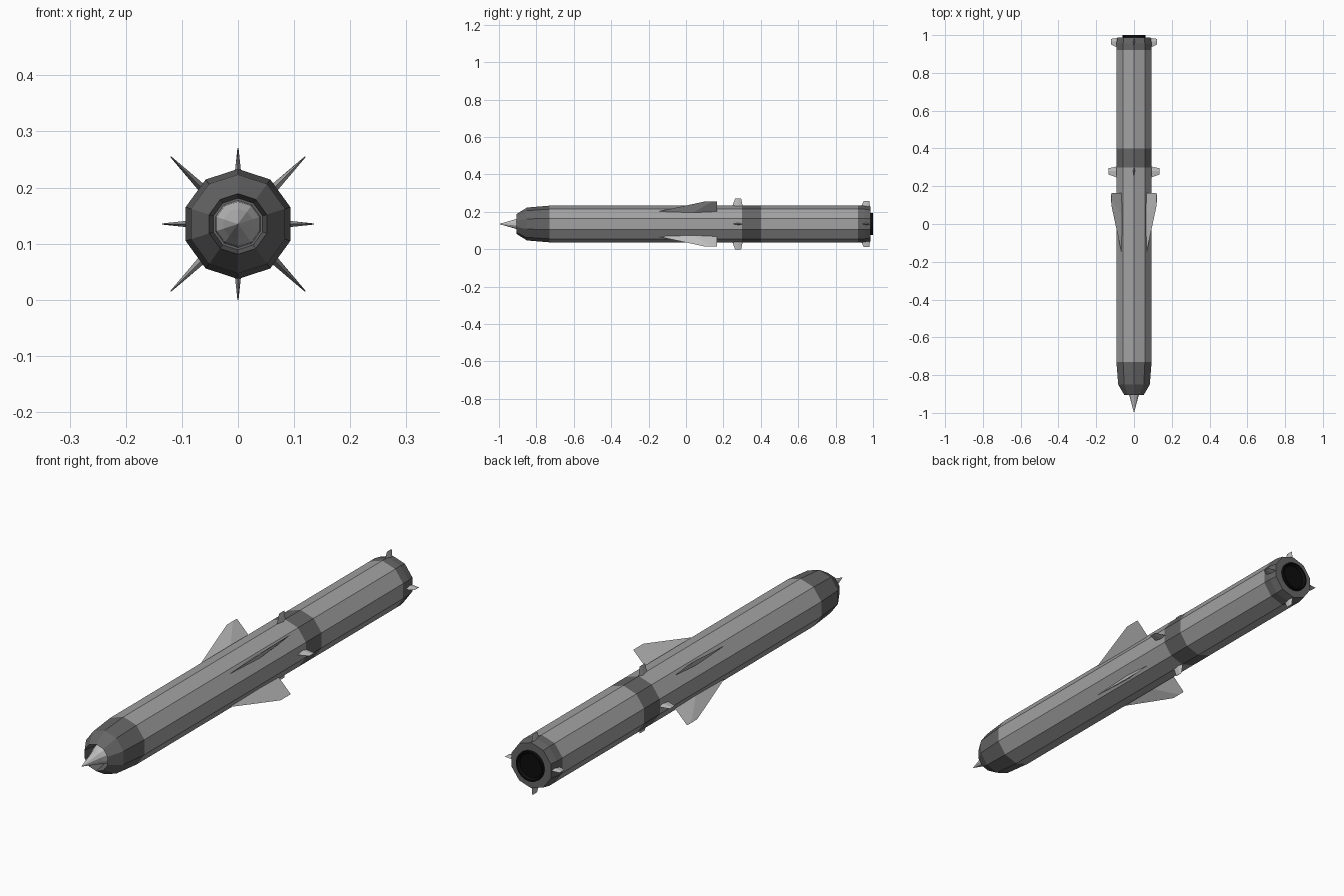
import bpy, bmesh, math
from mathutils import Vector

if "Cube" in bpy.data.objects:
    bpy.data.objects.remove(bpy.data.objects["Cube"])

AXIS_Z = 0.135


def material(name, v):
    m = bpy.data.materials.new(name)
    m.diffuse_color = (v, v, v, 1)
    m.use_nodes = True
    m.node_tree.nodes["Principled BSDF"].inputs["Base Color"].default_value = m.diffuse_color
    return m


BODY = material("body grey", 0.36)
DARK = material("dark grey", 0.13)
LIGHT = material("light grey", 0.52)
BLACK = material("nozzle black", 0.004)


def finish(bm, name, mats):
    bmesh.ops.recalc_face_normals(bm, faces=bm.faces)
    me = bpy.data.meshes.new(name)
    bm.to_mesh(me)
    bm.free()
    for m in mats:
        me.materials.append(m)
    ob = bpy.data.objects.new(name, me)
    bpy.context.collection.objects.link(ob)
    return ob


def lathe(name, profile, mats, sides=10, rule=lambda i: 0):
    """Spin (y, radius) points round the long axis; rule picks a material per band."""
    bm = bmesh.new()
    rings = []
    for y, r in profile:
        if r == 0:
            rings.append([bm.verts.new((0, y, AXIS_Z))] * sides)
        else:
            rings.append([bm.verts.new((r * math.sin(a), y, AXIS_Z + r * math.cos(a)))
                          for a in (2 * math.pi * k / sides for k in range(sides))])
    for i, (p, q) in enumerate(zip(rings, rings[1:])):
        for k in range(sides):
            n = (k + 1) % sides
            quad = list(dict.fromkeys((p[k], p[n], q[n], q[k])))
            bm.faces.new(quad).material_index = rule(i)
    return finish(bm, name, mats)


def fins(name, outline, root_half, tip_half, start):
    """Four tapered fins; outline = root front, root back, tip back, tip front as (y, radius)."""
    for k in range(4):
        a = math.radians(start + 90 * k)
        out = Vector((math.sin(a), 0, math.cos(a)))
        side = Vector((math.cos(a), 0, -math.sin(a)))
        (y0, r0), (y1, r1), (y2, r2), (y3, r3) = outline
        bm = bmesh.new()

        def section(ya, yb, ra, rb, half):
            # diamond section: sharp front and back, thickest behind the middle
            f = 0.6
            ym, rm = ya + (yb - ya) * f, ra + (rb - ra) * f
            pts = ((ya, ra, 0), (ym, rm, half), (yb, rb, 0), (ym, rm, -half))
            return [bm.verts.new(out * r + side * t + Vector((0, y, AXIS_Z)))
                    for y, r, t in pts]

        root = section(y0, y1, r0, r1, root_half)
        tip = section(y3, y2, r3, r2, tip_half)
        for j in range(4):
            n = (j + 1) % 4
            bm.faces.new((root[j], root[n], tip[n], tip[j]))
        bm.faces.new(root)
        bm.faces.new(tip)
        finish(bm, f"{name}_{k + 1}", [LIGHT])


# Fuselage: intake duct, nose, body, booster joint, booster, tail
lathe("fuselage",
      [(-0.85, 0.0), (-0.85, 0.046), (-0.905, 0.054), (-0.85, 0.088), (-0.73, 0.098),
       (0.30, 0.098), (0.40, 0.098), (0.92, 0.098), (0.955, 0.098), (0.987, 0.092),
       (0.987, 0.0)],
      [BODY, DARK], rule=lambda i: 0 if i in (4, 6) else 1)

# Intake centre cone
lathe("intake_cone", [(-1.0, 0.0), (-0.905, 0.027), (-0.872, 0.040), (-0.85, 0.042), (-0.85, 0.0)],
      [LIGHT])

# Black exhaust nozzle
lathe("nozzle", [(0.97, 0.060), (1.0, 0.060), (1.0, 0.054), (0.989, 0.048), (0.989, 0.0)],
      [BLACK], sides=20)

# Main wings and both sets of control fins
fins("wing", [(-0.18, 0.085), (0.165, 0.085), (0.165, 0.170), (0.10, 0.170)], 0.008, 0.001, 45)
fins("mid_fin", [(0.245, 0.088), (0.305, 0.088), (0.295, 0.135), (0.262, 0.135)], 0.006, 0.001, 0)
fins("tail_fin", [(0.932, 0.085), (0.985, 0.085), (0.980, 0.122), (0.950, 0.122)], 0.006, 0.001, 0)
